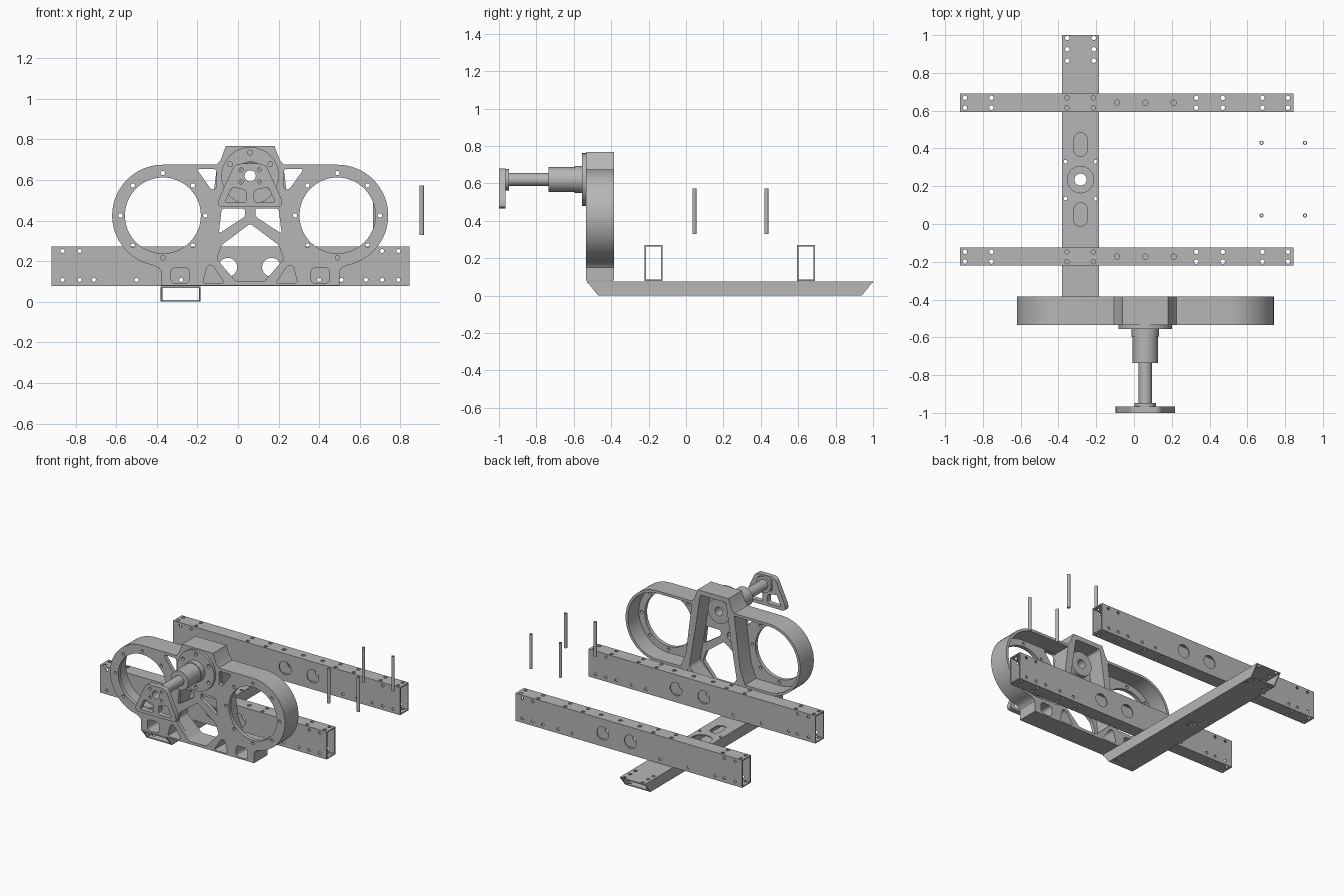
import bpy, bmesh
from math import sin, cos, radians
from mathutils import Matrix, Vector

cube = bpy.data.objects.get("Cube")
if cube:
    bpy.data.objects.remove(cube)

metal = bpy.data.materials.new("plain_grey")
metal.use_nodes = True
GREY = (0.47, 0.47, 0.47, 1)
metal.diffuse_color = GREY
metal.node_tree.nodes["Principled BSDF"].inputs["Base Color"].default_value = GREY

# Columns give the world directions of profile u, profile v and depth
PLANES = {
    "xy": ((1, 0, 0), (0, 1, 0), (0, 0, 1)),
    "xz": ((1, 0, 0), (0, 0, 1), (0, -1, 0)),
    "yz": ((0, 1, 0), (0, 0, 1), (1, 0, 0)),
}
CX = 0.06       # centre line of the housing
SHAFT_Z = 0.62
parts = []


def arc(u, v, r, start=0, end=360, steps=40):
    full = end - start == 360
    angles = [radians(start + (end - start) * i / steps) for i in range(steps + (not full))]
    return [(u + r * cos(a), v + r * sin(a)) for a in angles]


def hole(u, v, r=0.012):
    return arc(u, v, r, steps=14 if r < 0.03 else 40)


def rect(u0, u1, v0, v1):
    return [(u0, v0), (u1, v0), (u1, v1), (u0, v1)]


def rounded(points, r=0.015):
    out = []
    for i, p in enumerate(points):
        p = Vector(p)
        ends = []
        for q in (points[i - 1], points[(i + 1) % len(points)]):
            d = Vector(q) - p
            ends.append(p + d.normalized() * min(r, d.length * 0.45))
        for k in range(5):
            t = k / 4
            out.append(tuple(ends[0] * (1 - t) ** 2 + p * 2 * t * (1 - t) + ends[1] * t * t))
    return out


def mirror(points):
    return [(-u, v) for u, v in reversed(points)]


def both(points):
    return [points, mirror(points)]


def shift(loops):
    return [[(u + CX, v) for u, v in loop] for loop in loops]


def panel(name, loops, plane, lo, hi):
    """Extrude an outline with holes between two depths along a world axis."""
    curve = bpy.data.curves.new(name, "CURVE")
    curve.dimensions = "2D"
    curve.fill_mode = "BOTH"
    curve.extrude = (hi - lo) / 2
    for loop in loops:
        spline = curve.splines.new("POLY")
        spline.points.add(len(loop) - 1)
        for point, (u, v) in zip(spline.points, loop):
            point.co = (u, v, 0, 1)
        spline.use_cyclic_u = True
    temp = bpy.data.objects.new(name + "_profile", curve)
    bpy.context.collection.objects.link(temp)
    mesh = bpy.data.meshes.new_from_object(
        temp.evaluated_get(bpy.context.evaluated_depsgraph_get()))
    bpy.data.objects.remove(temp)
    bpy.data.curves.remove(curve)
    axes = PLANES[plane]
    centre = Vector([abs(c) for c in axes[2]]) * (lo + hi) / 2
    mesh.transform(Matrix.Translation(centre) @ Matrix(axes).transposed().to_4x4())
    bm = bmesh.new()
    bm.from_mesh(mesh)
    bmesh.ops.remove_doubles(bm, verts=bm.verts, dist=0.0001)
    bmesh.ops.recalc_face_normals(bm, faces=bm.faces)
    bm.to_mesh(mesh)
    bm.free()
    mesh.materials.clear()
    mesh.materials.append(metal)
    obj = bpy.data.objects.new(name, mesh)
    bpy.context.collection.objects.link(obj)
    parts.append(obj)


def tube(name, u, v, r, inner, plane, lo, hi):
    panel(name, [hole(u, v, r), hole(u, v, inner)], plane, lo, hi)


WALL = 0.008

# Two hollow cross beams
for name, yc in (("front_beam", -0.173), ("rear_beam", 0.642)):
    x0, x1, half = -0.92, 0.845, 0.048
    pairs = [hole(x, yc + s * 0.026) for s in (-1, 1)
             for x in (-0.895, -0.755, -0.355, -0.215, 0.33, 0.47, 0.68, 0.815)]
    middle = [hole(x, yc, 0.014) for x in (-0.09, 0.06, 0.21)]
    outline = rect(x0, x1, yc - half, yc + half)
    panel(name + "_top", [outline] + pairs + middle, "xy", 0.272 - WALL, 0.272)
    panel(name + "_bottom", [outline] + pairs, "xy", 0.078, 0.078 + WALL)
    web = [rect(x0, x1, 0.078 + WALL, 0.272 - WALL)]
    web += [hole(-0.05, 0.17, 0.046), hole(0.165, 0.17, 0.046)]
    web += [hole(x, 0.108, 0.01) for x in
            (-0.865, -0.78, -0.71, -0.5, -0.28, 0.4, 0.51, 0.63, 0.71, 0.79)]
    web += [hole(x, 0.25, 0.01) for x in (-0.865, -0.78, 0.71, 0.79)]
    for side, y in (("front", yc - half), ("back", yc + half - WALL)):
        panel(f"{name}_{side}_web", web, "xz", y, y + WALL)

# Hollow spine beam with slanted ends
SX, SW, ST = -0.283, 0.098, 0.076
bolts = [hole(SX + s * 0.07, y) for s in (-1, 1) for y in (0.985, 0.925, 0.865)]
bolts += [hole(SX + s * 0.08, y, 0.01) for s in (-1, 1) for y in (0.135, 0.33)]
slots = [arc(SX, y + 0.028, 0.035, 0, 180, 16) + arc(SX, y - 0.028, 0.035, 180, 360, 16)
         for y in (0.05, 0.42)]
panel("spine_top", [rect(SX - SW, SX + SW, -0.53, 1)] + bolts + slots
      + [hole(SX, 0.235, 0.07)], "xy", ST - WALL, ST)
lower = [hole(SX + s * 0.07, y) for s in (-1, 1) for y in (0.925, 0.865, -0.36, -0.43)]
panel("spine_bottom", [rect(SX - SW, SX + SW, -0.47, 0.94)] + lower + bolts[-4:]
      + [hole(SX, 0.235, 0.032)], "xy", 0, WALL)
for side, x in (("right", SX - SW), ("left", SX + SW - WALL)):
    panel(f"spine_{side}_side", [[(-0.47, 0), (0.94, 0), (1, ST), (-0.53, ST)]],
          "yz", x, x + WALL)

# Housing outline and the cutouts shared by its face and its deep walls
RU, RZ = -0.43, 0.425
half = [(-0.12, 0.767), (-0.145, 0.7), (-0.165, 0.675)] + arc(RU, RZ, 0.25, 90, 260)
half += [(-0.45, 0.165), (-0.44, 0.15), (-0.44, 0.08)]
outline = half + mirror(half)
feet = both(rounded(rect(-0.39, -0.3, 0.09, 0.168), 0.025))
feet += both(rounded([(-0.235, 0.09), (-0.125, 0.09), (-0.185, 0.18), (-0.21, 0.18)], 0.02))

# Thin front face with ring openings, struts and bolt holes
face = [outline] + feet + both(arc(RU, RZ, 0.187, steps=64))
for i in range(8):
    a = radians(45 * i)
    face += both(hole(RU + 0.209 * cos(a), RZ + 0.209 * sin(a), 0.011))
face += both(rounded([(-0.265, 0.655), (-0.165, 0.655), (-0.165, 0.56), (-0.19, 0.55)], 0.02))
face += both(rounded([(-0.14, 0.46), (-0.025, 0.46), (-0.025, 0.42), (-0.155, 0.335)]))
opening = [(0, 0.385), (-0.14, 0.28), (-0.165, 0.21), (-0.07, 0.1)]
face.append(rounded(opening + mirror(opening[1:])))
face.append(hole(0, SHAFT_Z, 0.03))
panel("housing_face", shift(face), "xz", -0.535, -0.508)

# Deep rim and rib walls behind the face
pocket = arc(RU, RZ, 0.232, 90, 270) + [(-0.25, 0.195), (-0.21, 0.3), (-0.165, 0.657)]
core = [(-0.1, 0.735), (-0.14, 0.47), (-0.17, 0.3), (-0.185, 0.21), (-0.07, 0.1)]
walls = [outline] + feet + both(pocket) + [rounded(core + mirror(core))]
panel("housing_walls", shift(walls), "xz", -0.508, -0.385)

# Bearing flange, stepped sleeve and hollow shaft
flange = [hole(CX, SHAFT_Z, 0.142), hole(CX, SHAFT_Z, 0.03)]
flange += [hole(CX + 0.115 * cos(radians(a)), SHAFT_Z + 0.115 * sin(radians(a)), 0.012)
           for a in range(30, 390, 60)]
panel("bearing_flange", flange, "xz", -0.555, -0.535)
tube("bearing_boss", CX, SHAFT_Z, 0.085, 0.03, "xz", -0.508, -0.45)
tube("sleeve_collar", CX, SHAFT_Z, 0.072, 0.03, "xz", -0.595, -0.555)
tube("sleeve", CX, SHAFT_Z, 0.067, 0.03, "xz", -0.735, -0.595)
tube("shaft", CX, SHAFT_Z, 0.035, 0.028, "xz", -0.965, -0.735)
tube("shaft_hub", CX, SHAFT_Z, 0.057, 0.028, "xz", -0.965, -0.947)

# End bracket with two lower windows
edge = [(-0.075, 0.68), (-0.158, 0.5), (-0.155, 0.466)]
bracket = [rounded(edge + mirror(edge), 0.03), hole(0, SHAFT_Z, 0.028)]
bracket += both(rounded([(-0.125, 0.488), (-0.02, 0.488), (-0.02, 0.55), (-0.09, 0.565)]))
bracket += both(hole(-0.045, 0.65, 0.01)) + both(hole(-0.045, 0.59, 0.01))
panel("end_bracket", shift(bracket), "xz", -1, -0.965)

# Four free standing hollow posts
for i, (x, y) in enumerate((x, y) for x in (0.675, 0.905) for y in (0.045, 0.43)):
    tube(f"post_{i + 1}", x, y, 0.011, 0.006, "xy", 0.33, 0.573)

# Smooth round surfaces, keep machined edges crisp
bpy.ops.object.select_all(action="DESELECT")
for obj in parts:
    obj.select_set(True)
bpy.context.view_layer.objects.active = parts[0]
bpy.ops.object.shade_smooth_by_angle(angle=radians(30))
